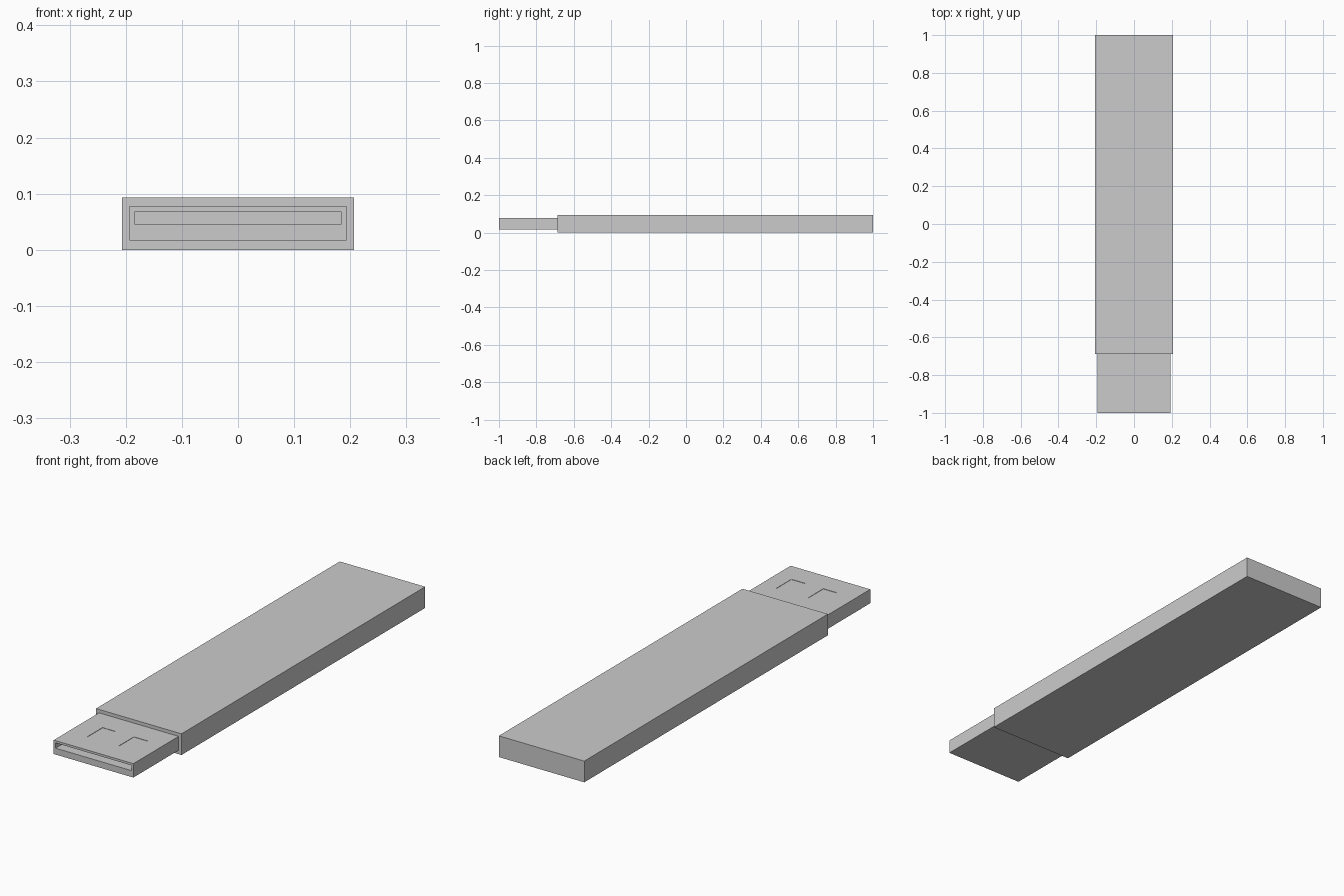
import bpy

if "Cube" in bpy.data.objects:
    bpy.data.objects.remove(bpy.data.objects["Cube"])


def box(name, x, y, z):
    """Axis-aligned box from (min, max) pairs."""
    bpy.ops.mesh.primitive_cube_add(size=1, location=[(a + b) / 2 for a, b in (x, y, z)])
    ob = bpy.context.object
    ob.name = name
    ob.scale = [b - a for a, b in (x, y, z)]
    bpy.ops.object.transform_apply(location=False, rotation=False, scale=True)
    return ob


def cut(target, cutter):
    mod = target.modifiers.new(cutter.name, 'BOOLEAN')
    mod.operation = 'DIFFERENCE'
    mod.solver = 'EXACT'
    mod.object = cutter
    bpy.context.view_layer.objects.active = target
    bpy.ops.object.modifier_apply(modifier=mod.name)
    bpy.data.objects.remove(cutter, do_unlink=True)


# Main casing
box("casing", (-0.207, 0.207), (-0.687, 1.0), (0.0, 0.093))

# Plug with its front slot, ending at the casing
plug = box("plug", (-0.193, 0.193), (-1.0, -0.68), (0.017, 0.078))
cut(plug, box("slot_cutter", (-0.184, 0.184), (-1.1, -0.69), (0.045, 0.068)))

# Two shallow rectangular marks on top of the plug
for x in ((-0.102, -0.037), (0.05, 0.118)):
    cut(plug, box("mark_cutter", x, (-0.898, -0.792), (0.0765, 0.1)))
